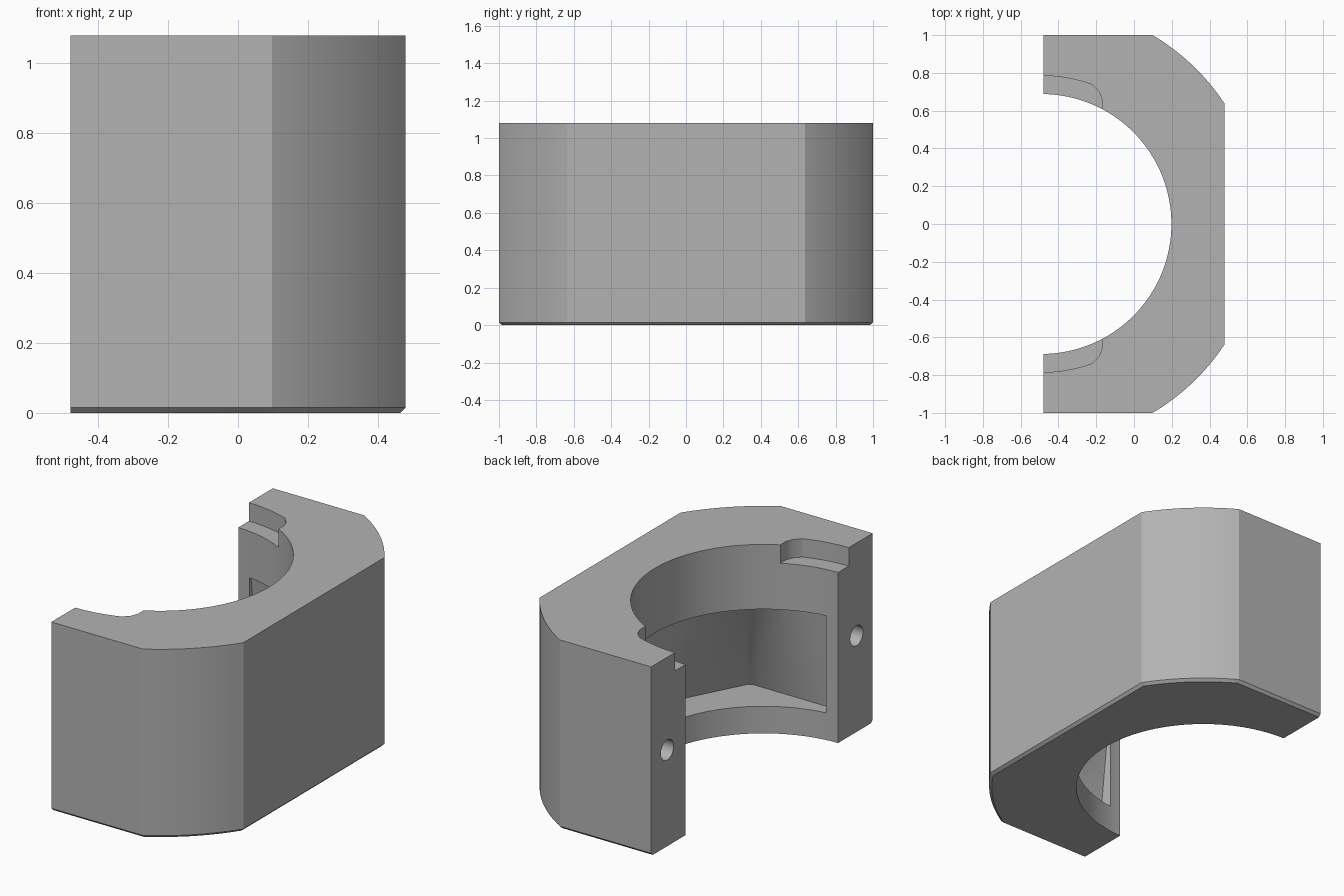
import bpy, bmesh, math
from mathutils import Matrix

if "Cube" in bpy.data.objects:
    bpy.data.objects.remove(bpy.data.objects["Cube"])

CX, BACK, HEIGHT = -0.49, -0.48, 1.08
BORE, ROUND = 0.688, 1.16

grey = bpy.data.materials.new("plain_grey")
grey.use_nodes = True
tone = (0.45, 0.45, 0.45, 1)
grey.diffuse_color = tone
grey.node_tree.nodes["Principled BSDF"].inputs["Base Color"].default_value = tone


def finish(name, bm):
    bmesh.ops.recalc_face_normals(bm, faces=bm.faces)
    mesh = bpy.data.meshes.new(name)
    bm.to_mesh(mesh)
    bm.free()
    obj = bpy.data.objects.new(name, mesh)
    bpy.context.collection.objects.link(obj)
    mesh.materials.append(grey)
    return obj


def loft(name, rings):
    """Skin matching closed rings of points and cap both ends."""
    bm = bmesh.new()
    loops = [[bm.verts.new(p) for p in ring] for ring in rings]
    n = len(loops[0])
    for a, b in zip(loops, loops[1:]):
        for i in range(n):
            j = (i + 1) % n
            bm.faces.new((a[i], a[j], b[j], b[i]))
    bm.faces.new(loops[0][::-1])
    bm.faces.new(loops[-1])
    return finish(name, bm)


def arc(radius, start, end, steps, cx=CX):
    angles = [start + (end - start) * i / steps for i in range(steps + 1)]
    return [(cx + radius * math.cos(t), radius * math.sin(t)) for t in angles]


def outline(inset, z):
    """Half-block outline: flat sides, rounded corners and a half bore."""
    side, front, r = 1 - inset, 0.48 - inset, ROUND - inset
    t0, t1 = math.asin(side / r), math.acos((front - CX) / r)
    corner = arc(r, t0, t1, 16)
    edge = math.acos((BACK - CX) / BORE)
    bore = arc(BORE, -edge, edge, 96)
    pts = [(BACK, side)] + corner + [(x, -y) for x, y in corner[::-1]]
    pts += [(BACK, -side)] + bore
    return [(x, y, z) for x, y in pts]


def cut(target, cutter):
    cutter.hide_render = True
    mod = target.modifiers.new("cut", "BOOLEAN")
    mod.operation, mod.solver, mod.object = "DIFFERENCE", "EXACT", cutter
    bpy.context.view_layer.objects.active = target
    bpy.ops.object.modifier_apply(modifier=mod.name)
    bpy.data.objects.remove(cutter)


# Main half block with a chamfered lower rim
block = loft("half_clamp_block", [outline(0.015, 0), outline(0, 0.015), outline(0, HEIGHT)])

# Inner cavity: faceted at its floor, blending to a round top
def cavity_radius(t):
    c, s = math.cos(t), abs(math.sin(t))
    limits = [(0.0, 1.0, 0.75), (0.887, 0.462, 0.886), (1.0, 0.0, 0.82)]
    return min(d / (a * c + b * s) for a, b, d in limits if a * c + b * s > 0.05)


def cavity_ring(z, blend):
    limit, steps = math.radians(83), 96
    ring = []
    for i in range(steps + 1):
        t = -limit + 2 * limit * i / steps
        r = (1 - blend) * cavity_radius(t) + blend * (BORE + 0.012)
        ring.append((CX + r * math.cos(t), r * math.sin(t), z))
    ring += [(x, y, z) for x, y in arc(0.5, limit, -limit, 24)]
    return ring


levels = 6
cut(block, loft("cavity_cutter", [cavity_ring(0.155 + 0.555 * i / levels, i / levels)
                                  for i in range(levels + 1)]))

# Mirrored top notches and end-face pin holes
for sign in (1, -1):
    curve = arc(0.785, math.radians(89), math.radians(70), 8)
    pts = [(-0.6, 0.5), (-0.6, 0.785)] + curve + [(-0.185, 0.7), (-0.17, 0.66), (-0.17, 0.5)]
    cut(block, loft("notch_cutter", [[(x, sign * y, z) for x, y in pts]
                                     for z in (0.975, HEIGHT + 0.1)]))
    bm = bmesh.new()
    place = Matrix.Translation((BACK, sign * 0.855, 0.55)) @ Matrix.Rotation(math.pi / 2, 4, "Y")
    bmesh.ops.create_cone(bm, cap_ends=True, segments=20, radius1=0.058, radius2=0.058,
                          depth=0.2, matrix=place)
    cut(block, finish("pin_hole_cutter", bm))

# Smooth curved walls, keep crisp edges
bpy.ops.object.select_all(action="DESELECT")
block.select_set(True)
bpy.context.view_layer.objects.active = block
bpy.ops.object.shade_smooth_by_angle(angle=math.radians(25))
